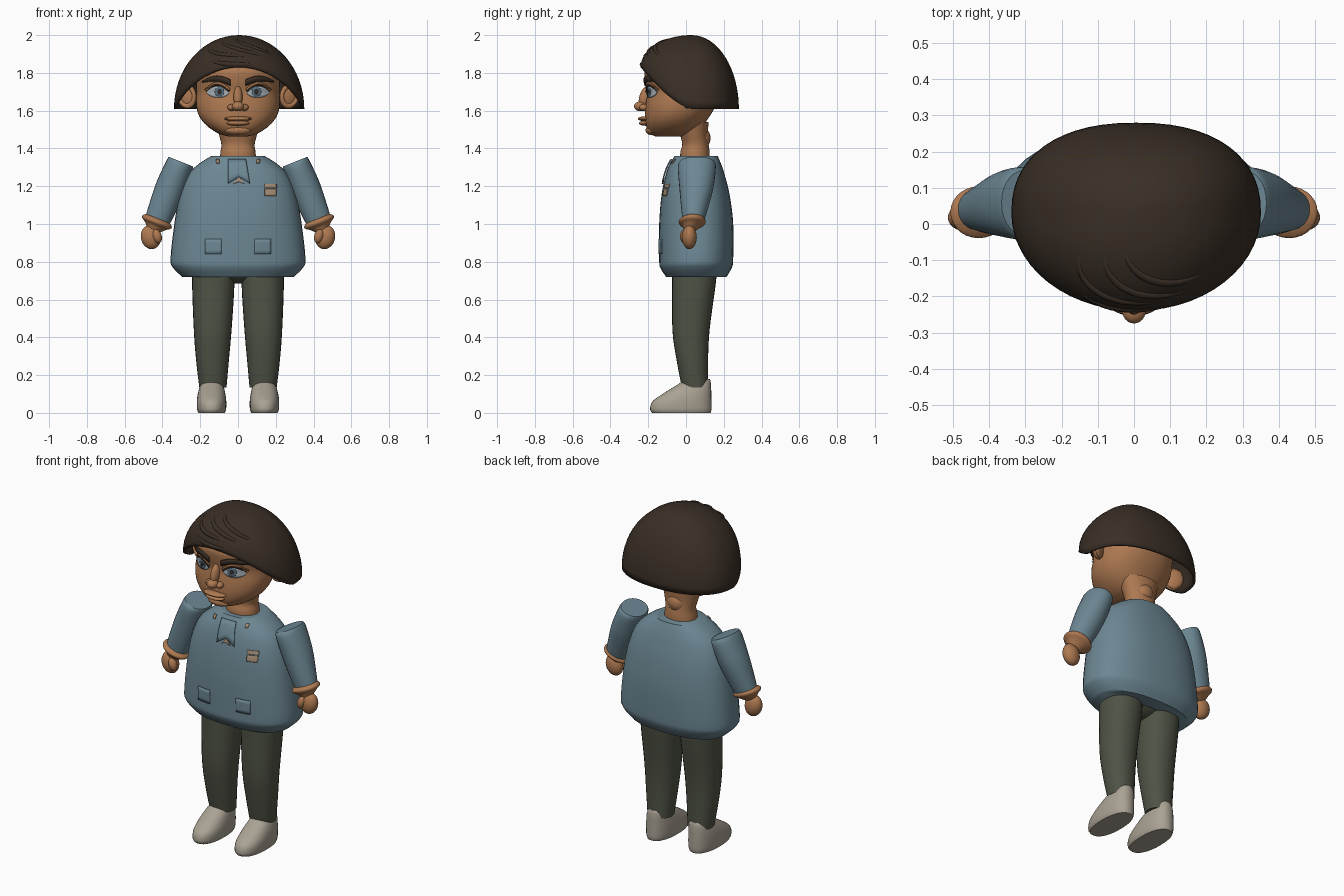
import bpy, bmesh, math
from mathutils import Matrix, Vector

if "Cube" in bpy.data.objects:
    bpy.data.objects.remove(bpy.data.objects["Cube"])


def material(name, r, g, b):
    m = bpy.data.materials.new(name)
    m.diffuse_color = [(c / 255) ** 2.2 for c in (r, g, b)] + [1]
    m.use_nodes = True
    m.node_tree.nodes["Principled BSDF"].inputs["Base Color"].default_value = m.diffuse_color
    return m


SKIN = material("skin", 172, 120, 82)
HAIR = material("dark_hair", 60, 50, 42)
SHIRT = material("shirt_blue", 108, 134, 146)
PANTS = material("trouser_green", 80, 84, 71)
SHOE = material("shoe_grey", 168, 160, 146)
TAN = material("tan_trim", 165, 142, 118)
WHITE = material("eye_white", 165, 175, 180)
IRIS = material("iris_blue", 88, 112, 128)


def finish(bm, name, mat, angle=50, thick=0, offset=0):
    if not thick:
        bmesh.ops.recalc_face_normals(bm, faces=bm.faces)
    me = bpy.data.meshes.new(name)
    bm.to_mesh(me)
    bm.free()
    ob = bpy.data.objects.new(name, me)
    bpy.context.collection.objects.link(ob)
    me.materials.append(mat)
    if thick:
        mod = ob.modifiers.new("thickness", 'SOLIDIFY')
        mod.thickness, mod.offset = thick, offset
    bpy.ops.object.select_all(action='DESELECT')
    ob.select_set(True)
    bpy.context.view_layer.objects.active = ob
    bpy.ops.object.shade_smooth_by_angle(angle=math.radians(angle))
    return ob


def resample(rows, k=4):
    """Smooth interpolation between cross-section rows."""
    p = [Vector(r) for r in rows]
    p = [p[0]] + p + [p[-1]]
    out = []
    for a, b, c, d in zip(p, p[1:], p[2:], p[3:]):
        for i in range(k):
            t = i / k
            out.append(0.5 * (2 * b + (c - a) * t + (2 * a - 5 * b + 4 * c - d) * t * t
                              + (3 * b - a - 3 * c + d) * t ** 3))
    return out + [p[-1]]


def sgn_pow(v, e):
    return math.copysign(abs(v) ** e, v)


def loft(name, rows, mat, n=2.3, seg=32, M=Matrix(), k=4):
    """Stack of rounded sections; each row is (z, half width, y front, y back)
    with an optional x centre."""
    rows = resample([tuple(r) + (0,) * (5 - len(r)) for r in rows], k) if k > 1 else rows
    bm = bmesh.new()
    rings = []
    for z, hw, yf, yb, cx in rows:
        ring = []
        for i in range(seg):
            a = 2 * math.pi * i / seg
            x = cx + hw * sgn_pow(math.cos(a), 2 / n)
            y = (yf + yb) / 2 + (yb - yf) / 2 * sgn_pow(math.sin(a), 2 / n)
            ring.append(bm.verts.new(M @ Vector((x, y, z))))
        rings.append(ring)
    for r, q in zip(rings, rings[1:]):
        for i in range(seg):
            j = (i + 1) % seg
            bm.faces.new((r[i], r[j], q[j], q[i]))
    bm.faces.new(rings[0])
    bm.faces.new(rings[-1])
    finish(bm, name, mat)

    def front(x, z):
        for p, q in zip(rows, rows[1:]):
            if min(p[0], q[0]) <= z <= max(p[0], q[0]):
                _, hw, yf, yb, cx = p.lerp(q, (z - p[0]) / (q[0] - p[0]))
                f = max(0, 1 - abs((x - cx) / hw) ** n) ** (1 / n)
                return (yf + yb) / 2 - (yb - yf) / 2 * f
        return 0
    return front


def blob(name, c, r, mat, rot=Matrix()):
    bm = bmesh.new()
    bmesh.ops.create_uvsphere(bm, u_segments=24, v_segments=14, radius=1,
                              matrix=Matrix.Translation(c) @ rot @ Matrix.Diagonal((*r, 1)))
    finish(bm, name, mat)


def decal(name, fn, surface, off, mat, nu=8, nv=4, thick=0.006, flip=False):
    """Thin plate following a surface; fn maps u,v in 0..1 to x,z."""
    bm = bmesh.new()
    g = []
    for j in range(nv + 1):
        pts = [fn(i / nu, j / nv) for i in range(nu + 1)]
        g.append([bm.verts.new((x, surface(x, z) - off, z)) for x, z in pts])
    for j in range(nv):
        for i in range(nu):
            f = [g[j][i], g[j][i + 1], g[j + 1][i + 1], g[j + 1][i]]
            bm.faces.new(f[::-1] if flip else f)
    finish(bm, name, mat, 40, thick)


def rect(x0, x1, z0, z1):
    return lambda u, v: (x0 + (x1 - x0) * u, z0 + (z1 - z0) * v)


def oval(cx, cz, rx, rz):
    """Eye-shaped patch: vertical extent tapers toward both ends."""
    def fn(u, v):
        a = math.pi * (0.02 + 0.96 * u)
        return cx - rx * math.cos(a), cz + rz * math.sin(a) * (2 * v - 1)
    return fn


def band(s, x0, x1, z0, z1, arch, h):
    """Arched strip running outward from x0 to x1."""
    def fn(u, v):
        taper = h * (1 - 0.75 * u ** 3)
        z = z0 + (z1 - z0) * u + arch * math.sin(math.pi * u)
        return s * (x0 + (x1 - x0) * u), z + taper * (2 * v - 1)
    return fn


# Shirt body with pockets, neck flap and buttons
torso = loft("shirt_body", [
    (0.72, .295, -.105, .215), (0.77, .345, -.137, .243), (0.82, .357, -.142, .25),
    (1.0, .337, -.142, .25), (1.15, .31, -.13, .232), (1.26, .265, -.108, .205),
    (1.32, .205, -.085, .185), (1.36, .14, -.06, .168)], SHIRT, 2.4, 40)
for s, side in ((1, "left"), (-1, "right")):
    x = s * .13
    decal(side + "_lower_pocket", rect(x - .043, x + .043, .84, .92), torso, .003, SHIRT)
    x = s * .107
    decal(side + "_collar_button", rect(x - .008, x + .008, 1.322, 1.342), torso, .004, TAN, 2, 2)
decal("chest_patch", rect(.142, .202, 1.15, 1.185), torso, .004, TAN)
decal("chest_patch_top", rect(.14, .204, 1.191, 1.212), torso, .004, TAN)
decal("neck_flap", lambda u, v: (-.052 + .115 * u * (.82 + .18 * (1 - v)),
      (1.215 + .035 * (1 - abs(2 * u - 1))) * (1 - v) + 1.343 * v), torso, .008, SHIRT)
decal("flap_notch", lambda u, v: (-.025 + .06 * u,
      1.212 + .012 * (1 - abs(2 * u - 1)) + .024 * v * (1 - abs(2 * u - 1))),
      torso, .004, TAN)

# Neck
loft("neck", [(1.33, .097, -.03, .125), (1.38, .093, -.03, .125), (1.42, .088, -.02, .12),
              (1.47, .1, -.03, .115), (1.54, .12, -.05, .12)], SKIN, 2.1)
blob("nape", (0, .075, 1.455), (.06, .055, .06), SKIN)

# Head and face
face = loft("head", [
    (1.463, .05, -.16, .0), (1.48, .105, -.192, .05), (1.52, .165, -.212, .09),
    (1.57, .205, -.218, .125), (1.63, .222, -.215, .16), (1.70, .22, -.205, .185),
    (1.76, .222, -.216, .195), (1.82, .215, -.215, .195), (1.89, .165, -.15, .155),
    (1.93, .09, -.08, .09)], SKIN, 2.2, 40)
blob("nose_bridge", (0, -.215, 1.672), (.024, .032, .06), SKIN, Matrix.Rotation(-.3, 4, 'X'))
blob("nose_tip", (0, -.241, 1.623), (.032, .034, .026), SKIN)
blob("upper_lip", (0, -.217, 1.557), (.072, .037, .013), SKIN)
blob("lower_lip", (0, -.215, 1.534), (.06, .034, .014), SKIN)
blob("chin", (0, -.18, 1.496), (.07, .034, .026), SKIN)
for s, side in ((1, "left"), (-1, "right")):
    flip = s < 0
    blob(side + "_nostril", (s * .034, -.222, 1.617), (.022, .026, .018), SKIN)
    decal(side + "_eye", oval(s * .105, 1.699, .058, .03), face, .003, WHITE, 16)
    decal(side + "_iris", oval(s * .098, 1.7, .024, .026), face, .006, IRIS, 14)
    decal(side + "_pupil", oval(s * .098, 1.7, .011, .012), face, .009, HAIR, 10)
    decal(side + "_upper_lid", band(s, .047, .168, 1.701, 1.703, .033, .004), face, .008,
          HAIR, 12, 1, flip=flip)
    decal(side + "_lid_fold", band(s, .042, .175, 1.71, 1.712, .035, .007), face, .006,
          SKIN, 12, 2, flip=flip)
    decal(side + "_eyebrow", band(s, .04, .188, 1.748, 1.752, .02, .016), face, .007,
          HAIR, 12, 2, .009, flip)
    # Ear: dished disc with a raised rim
    R = Matrix.Rotation(s * .45, 4, 'Z') @ Matrix.Rotation(s * .25, 4, 'Y')
    blob(side + "_ear", (s * .268, .02, 1.675), (.05, .018, .06), SKIN, R)
    bpy.ops.mesh.primitive_torus_add(major_radius=.044, minor_radius=.012,
                                     major_segments=28, minor_segments=10)
    ob = bpy.context.object
    ob.name = side + "_ear_rim"
    ob.data.materials.append(SKIN)
    ob.matrix_world = (Matrix.Translation((s * .272, .01, 1.678)) @ R
                       @ Matrix.Diagonal((1, 1, 1.22, 1)) @ Matrix.Rotation(math.pi / 2, 4, 'X'))
    bpy.ops.object.shade_smooth_by_angle(angle=1)


# Bowl-cut hair: dome whose rim sweeps up over the face
def hair_point(a, t, lift=0.0):
    c, f = math.cos(a), -math.sin(a)          # f = 1 at the front
    n = 2.3 if f < 0 else 2.0
    rx = .006 + (.345 + lift) * sgn_pow(c, 2 / n) * math.sin(t * math.pi / 2)
    depth = (.27 if f > 0 else .25) + lift
    y = .03 - depth * sgn_pow(f, 2 / n) * math.sin(t * math.pi / 2)
    rim = 1.61 + .22 * max(0, f) ** 1.5
    return Vector((rx, y, rim + (2.0 + lift - rim) * math.cos(t * math.pi / 2)))


bm = bmesh.new()
SEG, RINGS = 56, 16
pole = bm.verts.new((.006, .03, 2.0))
rings = [[bm.verts.new(hair_point(2 * math.pi * i / SEG, j / RINGS)) for i in range(SEG)]
         for j in range(1, RINGS + 1)]
for i in range(SEG):
    k = (i + 1) % SEG
    bm.faces.new((pole, rings[0][i], rings[0][k]))
    for p, q in zip(rings, rings[1:]):
        bm.faces.new((p[i], q[i], q[k], p[k]))
finish(bm, "hair_cap", HAIR, 50, .014, -1)

# Swept locks lying on the fringe
for i, (a0, t0, a1, t1) in enumerate([(-1.9, .2, -.75, .62), (-2.2, .27, -1.0, .72),
                                      (-2.5, .36, -1.3, .78), (-2.15, .72, -1.25, .9)]):
    cu = bpy.data.curves.new("fringe_lock", 'CURVE')
    cu.dimensions = '3D'
    cu.bevel_depth, cu.bevel_resolution, cu.use_fill_caps = .014, 2, True
    sp = cu.splines.new('POLY')
    sp.points.add(12)
    for k, p in enumerate(sp.points):
        u = k / 12
        bow = .12 * math.sin(math.pi * u)
        p.co = (*hair_point(a0 + (a1 - a0) * u, t0 + (t1 - t0) * u + bow, -.007), 1)
        p.radius = .15 + .85 * math.sin(math.pi * u) ** .7
    ob = bpy.data.objects.new("fringe_lock_%d" % (i + 1), cu)
    cu.materials.append(HAIR)
    bpy.context.collection.objects.link(ob)

# Arms, hands, legs and shoes
for s, side in ((1, "left"), (-1, "right")):
    M = Matrix.Translation((s * .302, 0, 1.33)) @ Matrix.Rotation(-s * .38, 4, 'Y')
    loft(side + "_sleeve", [(0, .069, -.03, .148), (-.03, .074, -.043, .158),
         (-.15, .08, -.035, .145), (-.27, .073, -.025, .115), (-.345, .066, -.017, .094)],
         SHIRT, 2.1, 28, M)
    loft(side + "_cuff", [(-.325, .068, -.02, .096), (-.338, .083, -.038, .104),
         (-.352, .08, -.036, .1), (-.366, .06, -.02, .08), (-.39, .035, -.008, .05)],
         SKIN, 2, 28, M)
    blob(side + "_hand", (s * .462, .018, .93), (.052, .039, .064), SKIN,
         Matrix.Rotation(s * .25, 4, 'Y'))
    blob(side + "_thumb", (s * .428, -.008, .935), (.024, .024, .038), SKIN,
         Matrix.Rotation(s * .3, 4, 'Y'))
    loft(side + "_trouser_leg", [(.82, .11, -.075, .17, s * .132), (.68, .112, -.073, .157, s * .131),
         (.44, .1, -.072, .125, s * .134), (.28, .087, -.05, .117, s * .135),
         (.135, .072, -.022, .118, s * .133)], PANTS, 2.2, 28)
    loft(side + "_shoe", [(0, .07, -.18, .13, s * .14), (.02, .077, -.19, .135, s * .14),
         (.06, .078, -.178, .135, s * .14), (.1, .073, -.125, .134, s * .14),
         (.14, .063, -.06, .133, s * .139), (.168, .05, -.015, .13, s * .138),
         (.18, .035, .01, .125, s * .138)], SHOE, 2.3, 32)
blob("trouser_seat", (0, .045, .77), (.2, .11, .085), PANTS)
